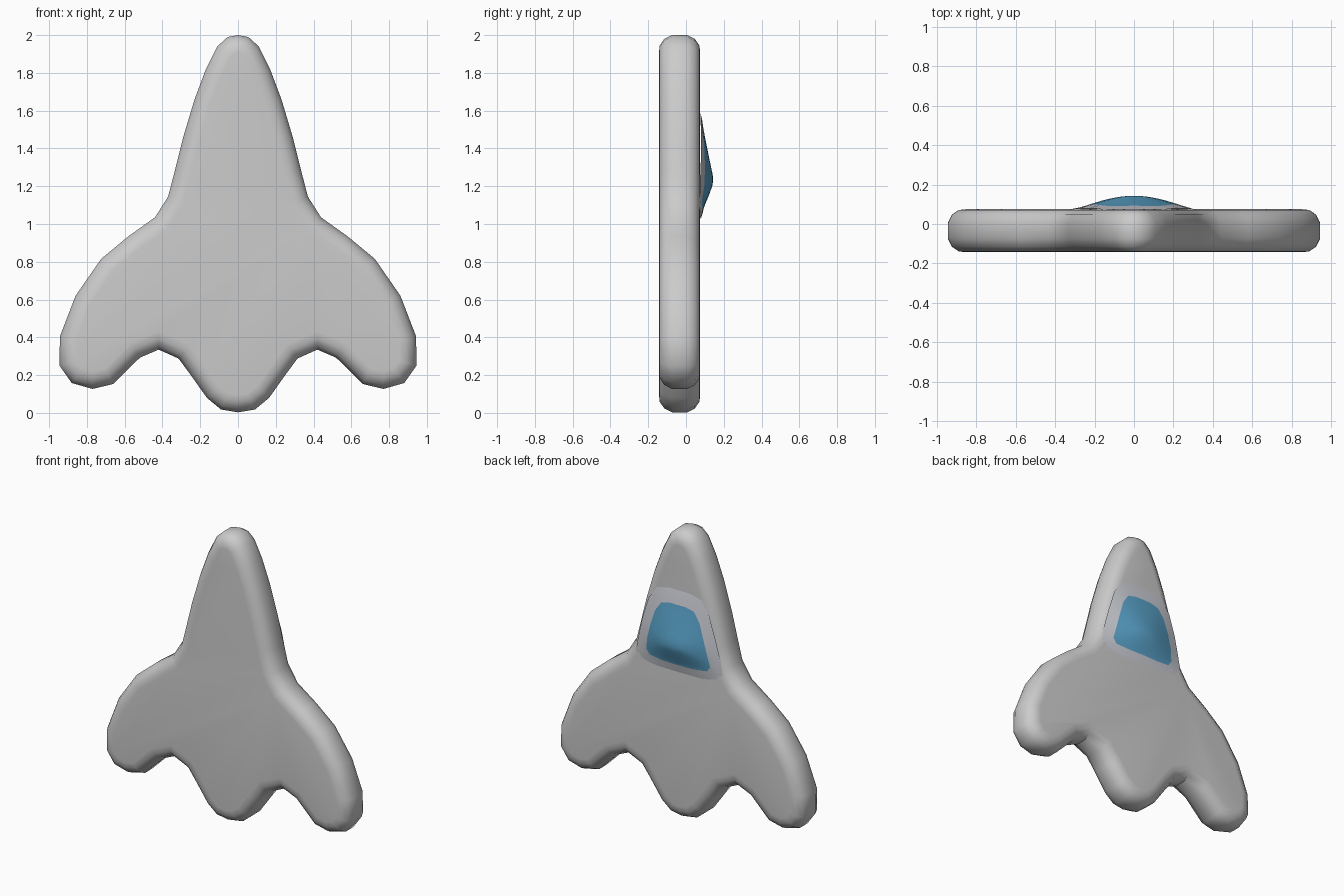
import bpy, bmesh, math
from mathutils import Vector

if "Cube" in bpy.data.objects:
    bpy.data.objects.remove(bpy.data.objects["Cube"])

HALF = [(0, 2.0), (.055, 1.99), (.11, 1.94), (.17, 1.82), (.23, 1.66), (.29, 1.46),
        (.335, 1.28), (.37, 1.145), (.44, 1.035), (.58, .935), (.725, .815), (.86, .62),
        (.943, .405), (.945, .25), (.88, .158), (.77, .127), (.66, .153), (.52, .292),
        (.42, .335), (.315, .288), (.25, .2), (.165, .08), (.09, .018), (0, .003)]
MID_Y = -.034


def mirrored(half):
    """Closed loop from a right half whose ends lie on x = 0."""
    return [Vector(p) for p in half] + [Vector((-x, z)) for x, z in half[-2:0:-1]]


def inset(loop, d):
    """Offset a clockwise loop inwards with mitred corners."""
    out, n = [], len(loop)
    for i, p in enumerate(loop):
        a = (p - loop[i - 1]).normalized()
        b = (loop[(i + 1) % n] - p).normalized()
        na, nb = Vector((a.y, -a.x)), Vector((b.y, -b.x))
        m = na + nb
        out.append(p + m * (d / (1 + na.dot(nb))))
    return out


def loft(name, rings, cap_first, materials=(), index=lambda ring: 0):
    bm = bmesh.new()
    loops = [[bm.verts.new(v) for v in r] for r in rings]
    n = len(loops[0])
    for k in range(len(loops) - 1):
        for i in range(n):
            j = (i + 1) % n
            f = bm.faces.new((loops[k][i], loops[k][j], loops[k + 1][j], loops[k + 1][i]))
            f.material_index = index(k)
    if cap_first:
        bm.faces.new(loops[0])
    f = bm.faces.new(loops[-1])
    f.material_index = index(len(loops) - 1)
    bmesh.ops.recalc_face_normals(bm, faces=bm.faces)
    if not cap_first and f.normal.y < 0:
        bmesh.ops.reverse_faces(bm, faces=bm.faces)
    mesh = bpy.data.meshes.new(name)
    bm.to_mesh(mesh)
    bm.free()
    ob = bpy.data.objects.new(name, mesh)
    bpy.context.collection.objects.link(ob)
    for m in materials:
        mesh.materials.append(m)
    bpy.ops.object.select_all(action='DESELECT')
    ob.select_set(True)
    bpy.context.view_layer.objects.active = ob
    bpy.ops.object.shade_smooth_by_angle(angle=math.radians(35))
    return ob


# Hull: the outline lofted through its thickness with chamfered edges
outline = mirrored(HALF)
steps = [(.09, .109), (.055, .105), (.02, .081), (0, .04)]
section = [(d, -y) for d, y in steps] + [(d, y) for d, y in reversed(steps)]
# the inset direction points right of travel, which is inwards for this loop
loft("hull", [[(p.x, MID_Y + y, p.y) for p in inset(outline, d)] for d, y in section], True)

# Canopy: a soft bump on the back, glazed in its middle
PROFILE = [(1.0, 0), (1.09, .02), (1.15, .045), (1.21, .067), (1.25, .068),
           (1.35, .047), (1.49, .019), (1.62, 0)]
GLASS = [(0, 1.5), (.06, 1.5), (.125, 1.485), (.17, 1.42), (.205, 1.31), (.23, 1.21),
         (.245, 1.13), (.22, 1.095), (.12, 1.085), (0, 1.085)]


def bump(x, z):
    h = 0
    for (z0, h0), (z1, h1) in zip(PROFILE, PROFILE[1:]):
        if z0 <= z <= z1:
            h = h0 + (h1 - h0) * (z - z0) / (z1 - z0)
    return h * max(0, 1 - (x / .32) ** 2) ** 1.5


glass = bpy.data.materials.new("canopy_blue")
glass.diffuse_color = (.1, .36, .58, 1)
glass.use_nodes = True
glass.node_tree.nodes["Principled BSDF"].inputs["Base Color"].default_value = glass.diffuse_color
grey = bpy.data.materials.new("hull_grey")
grey.diffuse_color = (.6, .62, .67, 1)
grey.use_nodes = True
grey.node_tree.nodes["Principled BSDF"].inputs["Base Color"].default_value = grey.diffuse_color
rings = []
for s in (1.36, 1.18, 1, .85, .7, .55, .4, .25, .1):
    ring = [(p.x * s, 1.24 + (p.y - 1.24) * s) for p in mirrored(GLASS)]
    rings.append([(x, .0755 + bump(x, z) - (.003 if s > 1.3 else 0), z) for x, z in ring])
loft("canopy", rings, False, (grey, glass), lambda k: int(k >= 2))
